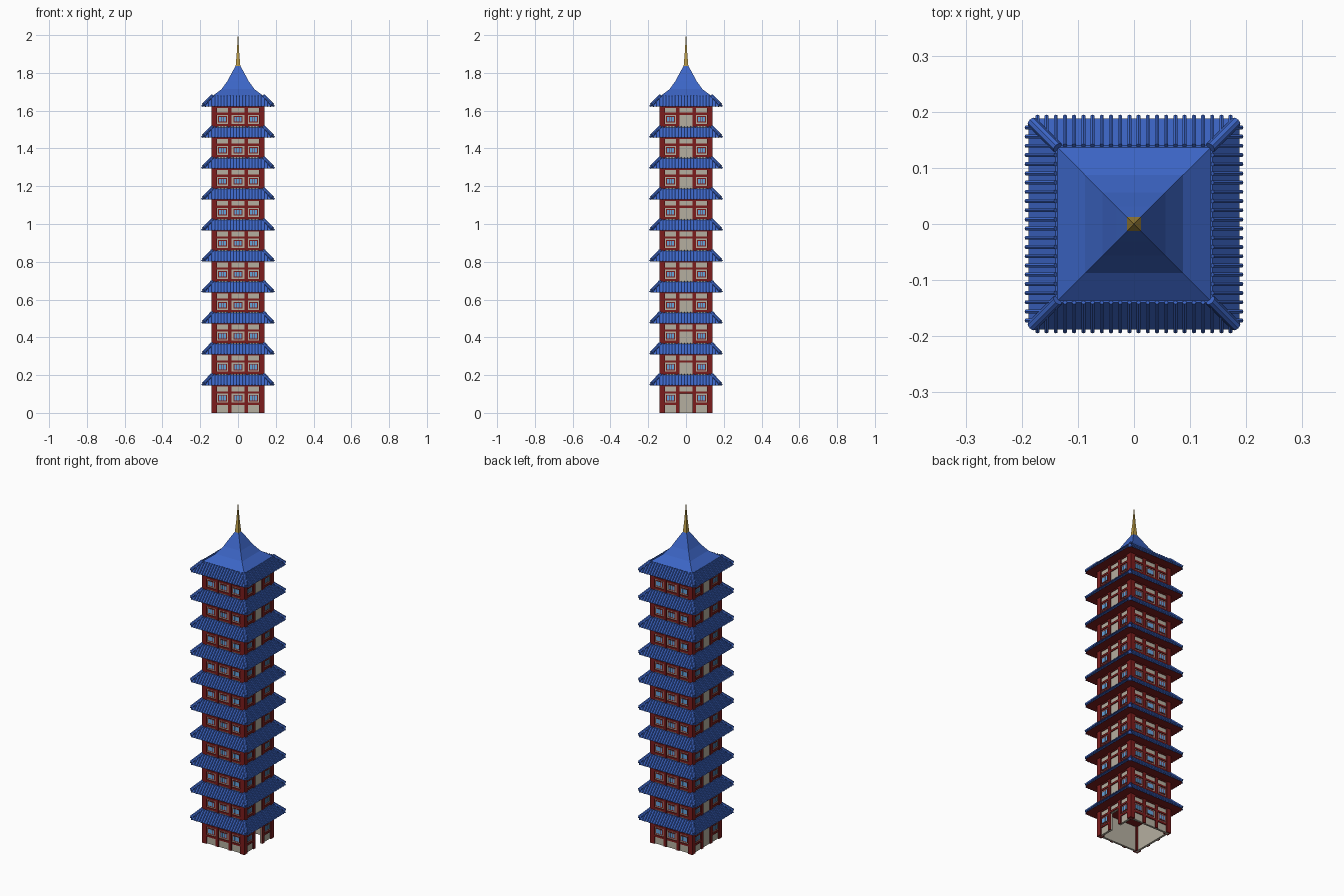
import bpy, bmesh, math
from mathutils import Matrix, Vector

cube = bpy.data.objects.get("Cube")
if cube:
    bpy.data.objects.remove(cube, do_unlink=True)


def material(name, rgb):
    m = bpy.data.materials.new(name)
    m.use_nodes = True
    m.diffuse_color = (*rgb, 1)
    m.node_tree.nodes["Principled BSDF"].inputs["Base Color"].default_value = (*rgb, 1)
    return m


BLUE = material("tile blue", (0.045, 0.13, 0.56))
RED = material("timber red", (0.2, 0.012, 0.012))
PALE = material("plaster pale", (0.46, 0.43, 0.35))
GLASS = material("window blue", (0.13, 0.38, 0.72))
GOLD = material("spire gold", (0.5, 0.33, 0.06))

STOREYS = 10
PITCH = 0.164
HALF = 0.14          # half width of the shaft
EAVE = 0.19          # half width of the eaves
EAVE_LOW, EAVE_TOP = -0.019, 0.036
SLOPE = (EAVE_TOP - EAVE_LOW) / (EAVE - HALF)
BAY = 0.082          # spacing of the three bays
TURNS = [Matrix.Rotation(k * math.pi / 2, 4, 'Z') for k in range(4)]


def finish(bm, name, *mats):
    mesh = bpy.data.meshes.new(name)
    bm.to_mesh(mesh)
    bm.free()
    for m in mats:
        mesh.materials.append(m)
    ob = bpy.data.objects.new(name, mesh)
    bpy.context.collection.objects.link(ob)
    return ob


def box(bm, turn, u, d, z):
    """Box on one side: u across, d outward, z up, each a (low, high) pair."""
    size = (u[1] - u[0], d[1] - d[0], z[1] - z[0])
    mid = (sum(u) / 2, -sum(d) / 2, sum(z) / 2)
    bmesh.ops.create_cube(bm, size=1, matrix=turn @ Matrix.Translation(mid) @ Matrix.Diagonal((*size, 1)))


def rod(bm, a, b, r, sides):
    a, b = Vector(a), Vector(b)
    rot = (b - a).to_track_quat('Z', 'Y').to_matrix().to_4x4()
    bmesh.ops.create_cone(bm, cap_ends=True, segments=sides, radius1=r, radius2=r,
                          depth=(b - a).length, matrix=Matrix.Translation((a + b) / 2) @ rot)


def loft(bm, rings):
    """Joins rings of points and caps both ends."""
    loops = [[bm.verts.new(p) for p in ring] for ring in rings]
    n = len(loops[0])
    for low, high in zip(loops, loops[1:]):
        for i in range(n):
            j = (i + 1) % n
            bm.faces.new((low[i], low[j], high[j], high[i]))
    bm.faces.new(loops[0][::-1])
    bm.faces.new(loops[-1])
    bmesh.ops.remove_doubles(bm, verts=bm.verts, dist=1e-5)
    bmesh.ops.recalc_face_normals(bm, faces=bm.faces)


def square(half, z, cut=0.0):
    """Square ring with cut corners."""
    ring = []
    for t in TURNS:
        ring += [t @ Vector((half - cut, -half, z)), t @ Vector((half, cut - half, z))]
    return ring


# Plaster walls: hollow at the ground with a doorway in the left side
walls = bmesh.new()
core = HALF - 0.008
skin = (core - 0.012, core)
ground = PITCH + EAVE_LOW
for k, turn in enumerate(TURNS):
    if k == 1:
        for s in (-1, 1):
            box(walls, turn, sorted((s * 0.034, s * core)), skin, (0, ground))
        box(walls, turn, (-0.034, 0.034), skin, (0.1, ground))
    else:
        box(walls, turn, (-core, core), skin, (0, ground))
box(walls, TURNS[0], (-core, core), (-core, core), (ground + 0.005, STOREYS * PITCH))
finish(walls, "plaster_walls", PALE)

# Timber frame: corner posts, bay posts and rails
frame = bmesh.new()
for turn in TURNS:
    box(frame, turn, (HALF - 0.029, HALF), (HALF - 0.029, HALF), (0, STOREYS * PITCH))
    for s in (-1, 1):
        box(frame, turn, (s * 0.043 - 0.009, s * 0.043 + 0.009), (core - 0.004, HALF - 0.002),
            (0, STOREYS * PITCH))

# Windows: red surrounds with blue panes
surrounds, panes = bmesh.new(), bmesh.new()
for level in range(STOREYS):
    base = level * PITCH
    for k, turn in enumerate(TURNS):
        plain_middle = k % 2 == 1
        rail = (core - 0.004, HALF - 0.003)
        for low, high in ((0.102, 0.113), (0.139, 0.15)):
            box(frame, turn, (-core, core), rail, (base + low, base + high))
        for bay in (-1, 0, 1):
            if bay == 0 and plain_middle:
                continue
            u = bay * BAY
            box(frame, turn, (u - 0.035, u + 0.035), rail, (base + 0.042, base + 0.054))
            box(surrounds, turn, (u - 0.024, u + 0.024), (core - 0.002, core + 0.003),
                (base + 0.061, base + 0.096))
            for p in (-1, 0, 1):
                c = u + p * 0.014
                box(panes, turn, (c - 0.0055, c + 0.0055), (core, core + 0.0045),
                    (base + 0.066, base + 0.091))
finish(frame, "timber_frame", RED)
finish(surrounds, "window_surrounds", RED)
finish(panes, "window_panes", GLASS)

# Eaves with tile ribs and hip ridges
ribs, hips = bmesh.new(), bmesh.new()
RIBS = 22
for level in range(1, STOREYS + 1):
    base = level * PITCH
    eave = bmesh.new()
    loft(eave, [square(EAVE - 0.002, base + EAVE_LOW, 0.014), square(HALF, base + EAVE_TOP, 0.001)])
    for f in eave.faces:
        f.material_index = 1 if f.normal.z < -0.5 else 0
    finish(eave, f"eave_{level}", BLUE, RED)

    def on_slope(d):
        return base + EAVE_TOP - (d - HALF) * SLOPE + 0.003

    for turn in TURNS:
        for i in range(RIBS):
            u = (i - (RIBS - 1) / 2) * 0.0164
            inner = max(HALF, abs(u))
            rod(ribs, turn @ Vector((u, -inner, on_slope(inner))),
                turn @ Vector((u, -EAVE - 0.002, on_slope(EAVE + 0.001))), 0.004, 6)
        rod(hips, turn @ Vector((HALF - 0.004, 0.004 - HALF, on_slope(HALF))),
            turn @ Vector((EAVE - 0.008, 0.008 - EAVE, on_slope(EAVE - 0.007))), 0.0095, 8)
finish(ribs, "tile_ribs", BLUE)
finish(hips, "hip_ridges", BLUE)

# Swept top roof
top = STOREYS * PITCH + EAVE_TOP - 0.004
roof = bmesh.new()
profile = [(0.142, 0), (0.087, 0.042), (0.056, 0.085), (0.031, 0.132), (0.012, 0.165)]
loft(roof, [[t @ Vector((r, -r, top + z)) for t in TURNS] for r, z in profile])
finish(roof, "top_roof", BLUE)

# Gilded spire
spire = bmesh.new()
loft(spire, [[t @ Vector((r, -r, z)) for t in TURNS]
             for r, z in ((0.013, 1.83), (0.007, 1.9), (0.0008, 2.0))])
finish(spire, "spire", GOLD)
